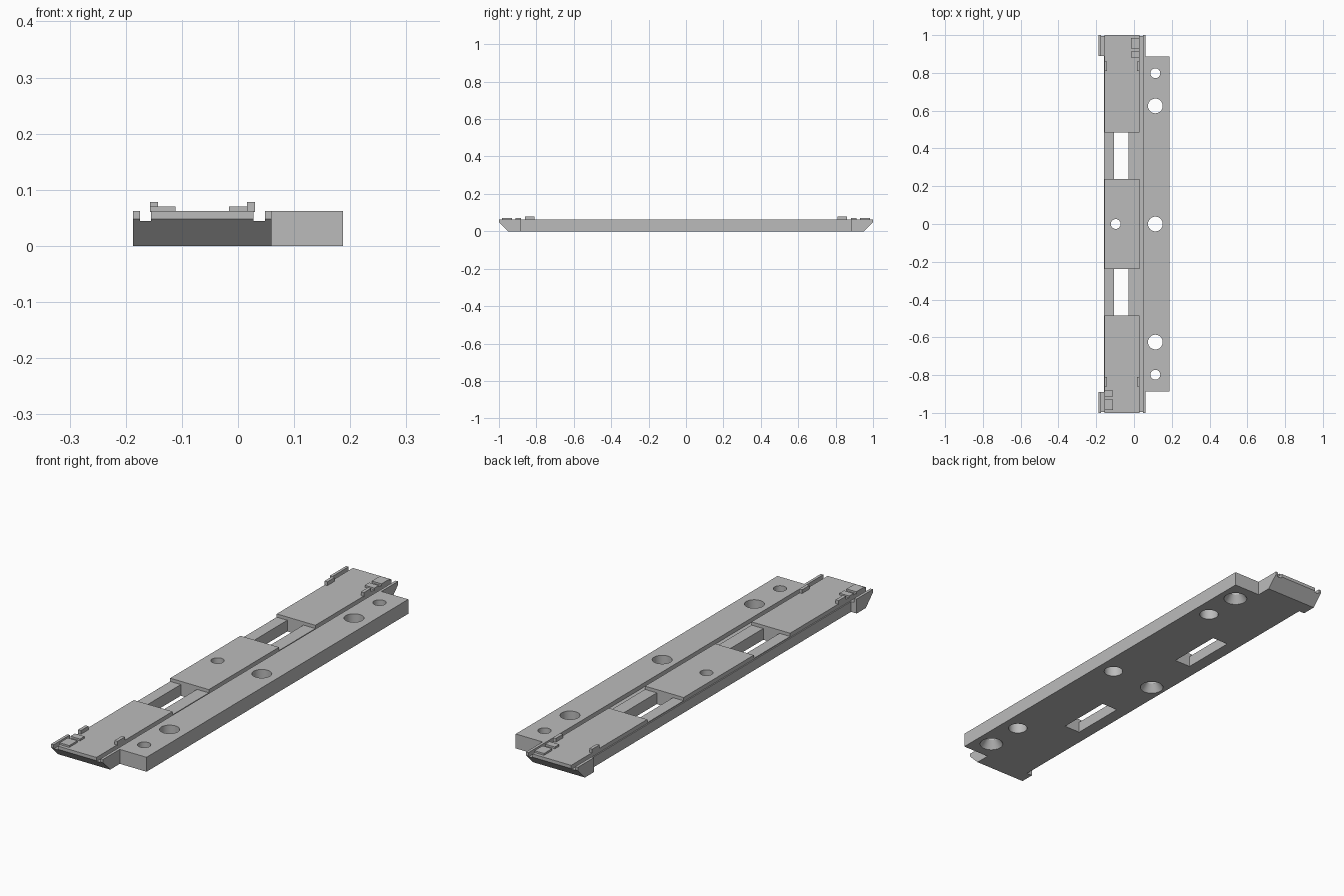
import bpy, bmesh
from math import pi, cos, sin

cube = bpy.data.objects.get("Cube")
if cube:
    bpy.data.objects.remove(cube)

grey = bpy.data.materials.new("light grey")
grey.use_nodes = True
colour = (0.5, 0.5, 0.5, 1)
grey.diffuse_color = colour
grey.node_tree.nodes["Principled BSDF"].inputs["Base Color"].default_value = colour


def finish(name, bm):
    bmesh.ops.recalc_face_normals(bm, faces=bm.faces)
    mesh = bpy.data.meshes.new(name)
    bm.to_mesh(mesh)
    bm.free()
    mesh.materials.append(grey)
    obj = bpy.data.objects.new(name, mesh)
    bpy.context.scene.collection.objects.link(obj)
    return obj


def prism(name, points, depth):
    """Extrude a closed outline of 3D points along a vector."""
    bm = bmesh.new()
    face = bm.faces.new([bm.verts.new(p) for p in points])
    ext = bmesh.ops.extrude_face_region(bm, geom=[face])
    moved = [v for v in ext["geom"] if isinstance(v, bmesh.types.BMVert)]
    bmesh.ops.translate(bm, verts=moved, vec=depth)
    return finish(name, bm)


def box(name, x0, x1, y0, y1, z0, z1):
    return prism(name, [(x0, y0, z0), (x1, y0, z0), (x1, y1, z0), (x0, y1, z0)],
                 (0, 0, z1 - z0))


def hole(x, y, rings, sides=32):
    """Round cutter through a stack of (radius, height) rings."""
    bm = bmesh.new()
    loops = [[bm.verts.new((x + r * cos(2 * pi * i / sides), y + r * sin(2 * pi * i / sides), z))
              for i in range(sides)] for r, z in rings]
    for a, b in zip(loops, loops[1:]):
        for i in range(sides):
            j = (i + 1) % sides
            bm.faces.new((a[i], a[j], b[j], b[i]))
    bm.faces.new(loops[0])
    bm.faces.new(loops[-1])
    return finish("hole_cutter", bm)


# Plate body: one cross-section with two grooves, run along the length
TOP, FLOOR, GROOVE = 0.062, 0.048, 0.044
section = [(-0.187, 0), (0.187, 0), (0.187, TOP), (0.048, TOP), (0.048, GROOVE),
           (0.028, GROOVE), (0.028, TOP), (-0.155, TOP), (-0.155, GROOVE),
           (-0.175, GROOVE), (-0.175, TOP), (-0.187, TOP)]
body = prism("mounting_plate", [(x, -1, z) for x, z in section], (0, 2, 0))

# Side clearance between the end ears
cutters = [box("ear_cutter", -0.3, -0.16, -0.89, 0.89, -0.1, 0.2)]
for s in (-1, 1):
    # Stepped ends of the side bar
    cutters.append(box("bar_end_cutter", 0.06, 0.3, *sorted((s * 0.887, s * 1.1)), -0.1, 0.2))
    # Sloped undersides of the ends
    cutters.append(prism("slope_cutter", [(-0.3, s * 0.932, -0.02), (-0.3, s * 1.02, 0.068),
                                          (-0.3, s * 1.02, -0.02)], (0.6, 0, 0)))
    # Lowered pockets with slots right through
    y0, y1 = sorted((s * 0.238, s * 0.484))
    cutters.append(box("pocket_cutter", -0.3, 0.028, y0, y1, FLOOR, 0.2))
    cutters.append(box("slot_cutter", -0.105, -0.028, y0, y1, -0.1, 0.2))

# Screw holes: straight ones, and ones countersunk from below
for y in (-0.625, 0, 0.625):
    cutters.append(hole(0.113, y, [(0.039, -0.02), (0.039, 0.1)]))
sunk = [(0.048, -0.02), (0.048, 0.002), (0.026, 0.034), (0.026, 0.1)]
for x, y in ((0.113, 0.798), (0.113, -0.798), (-0.097, 0)):
    cutters.append(hole(x, y, sunk))

# Cut the body, then discard the cutters
for c in cutters:
    mod = body.modifiers.new(c.name, 'BOOLEAN')
    mod.operation, mod.solver, mod.object = 'DIFFERENCE', 'EXACT', c
graph = bpy.context.evaluated_depsgraph_get()
cut_mesh = bpy.data.meshes.new_from_object(body.evaluated_get(graph))
body.modifiers.clear()
body.data = cut_mesh
cut_mesh.materials.clear()
cut_mesh.materials.append(grey)
for p in cut_mesh.polygons:
    p.material_index = 0
for c in cutters:
    bpy.data.objects.remove(c)

# Upright stops beside each end, and low pads on opposite corners
for s, end in ((-1, "front"), (1, "back")):
    y0, y1 = sorted((s * 0.81, s * 0.86))
    box(end + "_right_stop", -0.157, -0.143, y0, y1, 0.06, 0.078)
    box(end + "_left_stop", 0.016, 0.03, y0, y1, 0.06, 0.078)
    px0, px1 = (-0.157, -0.111) if s < 0 else (-0.016, 0.03)
    for n, a, b in (("inner", 0.882, 0.912), ("outer", 0.93, 0.985)):
        box(f"{end}_{n}_pad", px0, px1, *sorted((s * a, s * b)), 0.06, 0.07)

bpy.ops.object.select_all(action='DESELECT')
body.select_set(True)
bpy.context.view_layer.objects.active = body
bpy.ops.object.shade_smooth_by_angle(angle=0.5)
